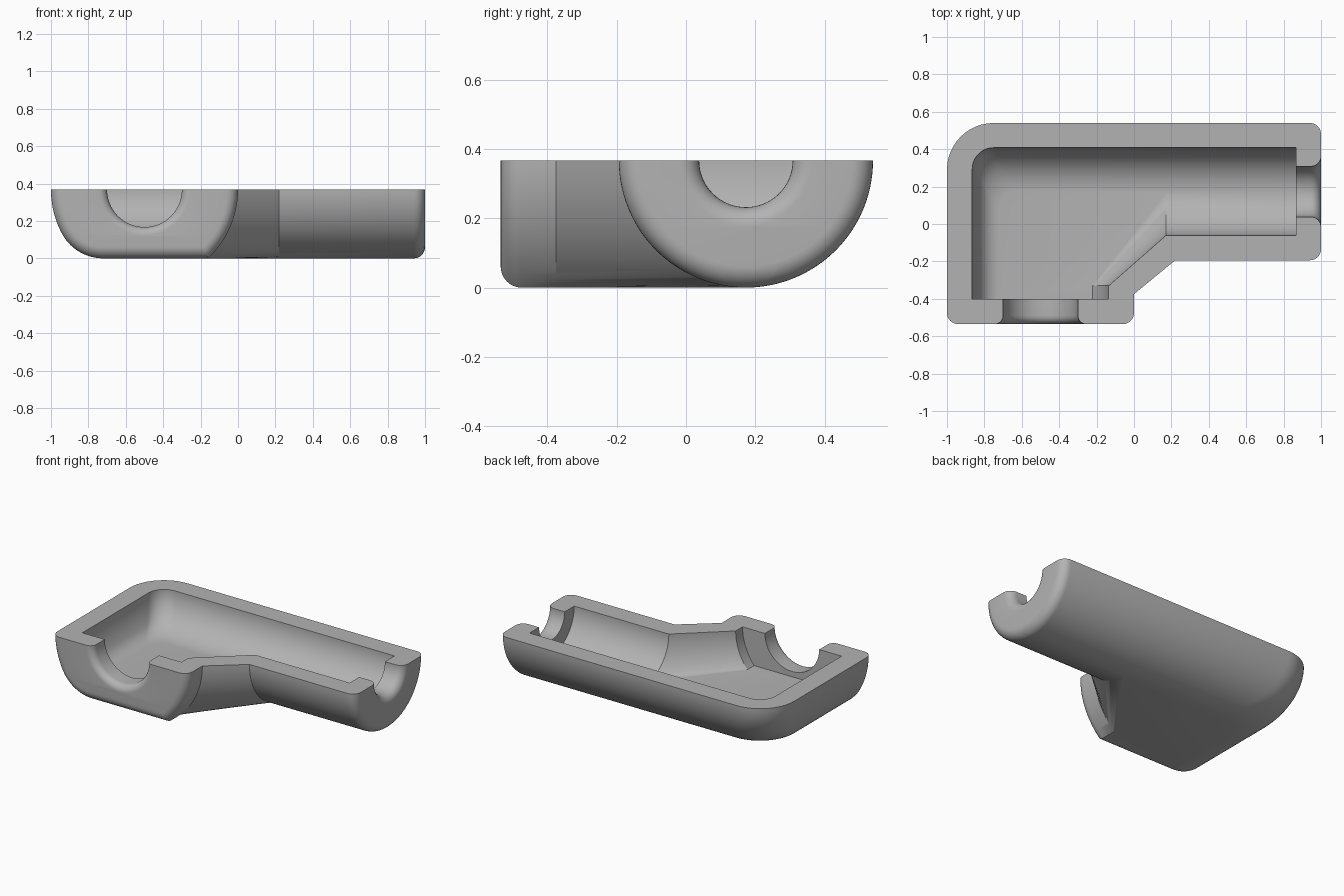
import bpy, bmesh
from math import sin, cos, acos, sqrt, pi, radians
from mathutils import Vector

if "Cube" in bpy.data.objects:
    bpy.data.objects.remove(bpy.data.objects["Cube"], do_unlink=True)

RIM = 0.367                 # height of the open rim
LEG_X, TUBE_Y = -0.5, 0.173  # axes of the short leg and the long tube
LEVELS, STEPS = 28, 8

grey = bpy.data.materials.new("plain_grey")
grey.use_nodes = True
grey.diffuse_color = (0.45, 0.45, 0.45, 1)
grey.node_tree.nodes["Principled BSDF"].inputs["Base Color"].default_value = grey.diffuse_color


def root(v):
    return sqrt(max(v, 0))


def stack_object(name, rings):
    """Closed mesh skinned over rings with equal point counts."""
    bm = bmesh.new()
    loops = [[bm.verts.new(p) for p in ring] for ring in rings]
    for low, high in zip(loops, loops[1:]):
        for i in range(len(low)):
            bm.faces.new((low[i - 1], low[i], high[i], high[i - 1]))
    bm.faces.new(loops[0][::-1])
    bm.faces.new(loops[-1])
    bmesh.ops.recalc_face_normals(bm, faces=bm.faces)
    mesh = bpy.data.meshes.new(name)
    bm.to_mesh(mesh)
    bm.free()
    mesh.materials.append(grey)
    obj = bpy.data.objects.new(name, mesh)
    bpy.context.collection.objects.link(obj)
    return obj


def left_side(z, inset, leg_r, depth, fillet):
    """Left wall of the leg: large arc blended into the flat floor."""
    drop = depth - fillet
    blend = depth - drop / (leg_r - fillet) * (leg_r - inset)
    if z >= blend:
        return LEG_X - root((leg_r - inset) ** 2 - (depth - z) ** 2)
    centre = LEG_X - root((leg_r - fillet) ** 2 - drop ** 2)
    return centre - root((fillet - inset) ** 2 - (fillet - z) ** 2)


def outline(z, leg_r, tube_r, fillet, front, end, wedge_x, wedge_y, rounding):
    """Plan of the elbow at height z above its own floor."""
    drop = tube_r - z
    pairs = [(0, 0)]        # inset from the wall, setback from the end
    if rounding:
        top = acos(1 - min(rounding, 0.98 * z) / rounding)
        angles = [top * k / STEPS for k in range(STEPS + 1)]
        pairs = [(rounding * (1 - cos(a)), rounding * (1 - sin(a))) for a in angles]

    def leg(f):
        return LEG_X + root((leg_r - f) ** 2 - drop ** 2)

    def half(f):
        return root((tube_r - f) ** 2 - drop ** 2)

    def left(f):
        return left_side(z, f, leg_r, tube_r, fillet)

    pts = [(leg(f), front + s) for f, s in reversed(pairs)]
    pts += [(leg(0), wedge_y), (wedge_x, TUBE_Y - half(0))]
    pts += [(end - s, TUBE_Y - half(f)) for f, s in pairs]
    pts += [(end - s, TUBE_Y + half(f)) for f, s in reversed(pairs)]
    cx, cy = left(0) + fillet, TUBE_Y + half(0) - fillet
    for k in range(13):
        a = pi / 2 * (1 + k / 12)
        pts.append((cx + fillet * cos(a), cy + fillet * sin(a)))
    pts += [(left(f), front + s) for f, s in pairs]
    return pts


def elbow(name, tube_r, extra=0, **shape):
    """Half elbow from its floor up to the rim, plus an optional extension."""
    rings = []
    floor = RIM - tube_r
    for k in range(LEVELS + 1):
        a = radians(1.5) + (pi / 2 - radians(1.5)) * k / LEVELS
        z = tube_r * (1 - cos(a))
        flat = 0 if k == 0 else z
        rings.append([(x, y, floor + flat) for x, y in outline(z, tube_r=tube_r, **shape)])
    if extra:
        rings.append([(x, y, RIM + extra) for x, y, _ in rings[-1]])
    return stack_object(name, rings)


def port_cutter(name, mouth, inward, radius, flare):
    """Round port whose outer mouth flares with a quarter-round."""
    mouth, inward = Vector(mouth), Vector(inward)
    side = inward.cross(Vector((0, 0, 1)))
    profile = [(radius + flare, -0.05)]
    for k in range(STEPS + 1):
        a = pi / 2 * k / STEPS
        profile.append((radius + flare * (1 - sin(a)), flare * (1 - cos(a))))
    profile.append((radius, 0.2))
    rings = []
    for r, s in profile:
        turn = [2 * pi * k / 64 for k in range(64)]
        rings.append([mouth + inward * s + side * (r * cos(t)) + Vector((0, 0, r * sin(t)))
                      for t in turn])
    return stack_object(name, rings)


# Outer body
body = elbow("elbow_half_shell", 0.367, leg_r=0.5, fillet=0.25, front=-0.535, end=1.0,
             wedge_x=0.22, wedge_y=-0.375, rounding=0.06)

# Cavity and the two half-round ports
cutters = [
    elbow("cavity_cutter", 0.235, extra=0.1, leg_r=0.365, fillet=0.115, front=-0.402,
          end=0.867, wedge_x=0.17, wedge_y=-0.33, rounding=0),
    port_cutter("front_port_cutter", (LEG_X, -0.535, RIM), (0, 1, 0), 0.2, 0.045),
    port_cutter("side_port_cutter", (1, TUBE_Y, RIM), (-1, 0, 0), 0.135, 0.055),
]

bpy.ops.object.select_all(action='DESELECT')
bpy.context.view_layer.objects.active = body
body.select_set(True)
for cutter in cutters:
    cutter.hide_render = True
    cut = body.modifiers.new(cutter.name, 'BOOLEAN')
    cut.operation = 'DIFFERENCE'
    cut.solver = 'EXACT'
    cut.object = cutter
    bpy.ops.object.modifier_apply(modifier=cut.name)
    bpy.data.objects.remove(cutter, do_unlink=True)

bpy.ops.object.shade_smooth_by_angle(angle=radians(30))
